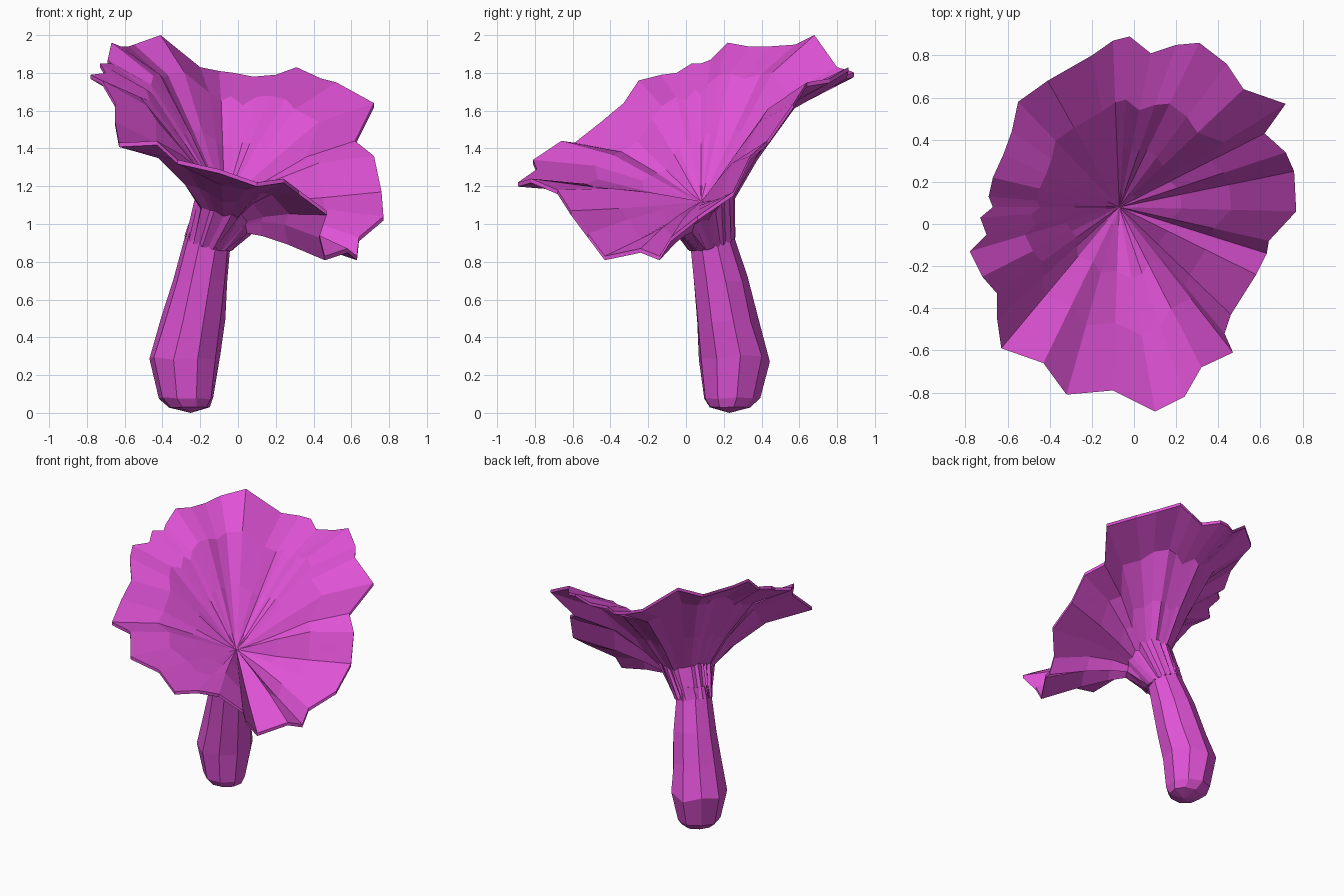
import bpy
import bmesh
import math
import random
from mathutils import Vector

random.seed(4)

default_cube = bpy.data.objects.get("Cube")
if default_cube:
    bpy.data.objects.remove(default_cube, do_unlink=True)

# One flat colour for the whole mushroom
pink = bpy.data.materials.new("orchid_pink")
pink.use_nodes = True
pink_value = (0.74, 0.085, 0.67, 1)
pink.diffuse_color = pink_value
pink.node_tree.nodes["Principled BSDF"].inputs["Base Color"].default_value = pink_value

# Ruffled rim of the cap, in hundredths of a unit, counter-clockwise
RIM = [
    (77, 6, 104), (76, 25, 117), (72, 34, 136), (62, 43, 144), (72, 57, 164),
    (52, 64, 175), (44, 76, 177), (31, 86, 183), (20, 85, 179), (8, 81, 178),
    (-2, 89, 180), (-10, 87, 181), (-20, 80, 183), (-41, 68, 200), (-55, 58, 195),
    (-58, 44, 194), (-62, 33, 194), (-67, 22, 196), (-69, 13, 187), (-67, 8, 185),
    (-73, 3, 185), (-70, -5, 180), (-78, -13, 179), (-72, -25, 176), (-65, -33, 164),
    (-65, -45, 154), (-63, -59, 143), (-43, -66, 144), (-32, -81, 134), (-10, -79, 129),
    (10, -89, 122), (24, -82, 124), (32, -68, 118), (47, -61, 107), (43, -52, 95),
    (46, -43, 83), (58, -24, 87), (63, -14, 83), (64, -8, 93),
]
RIM = [Vector(point) / 100 for point in RIM]
CENTRE = Vector((-0.07, 0.08, 1.12))
NECK = Vector((-0.155, 0.135, 0.9))


def finish(bm, name):
    """Turn a bmesh into a flat shaded object with outward normals."""
    bmesh.ops.recalc_face_normals(bm, faces=bm.faces)
    mesh = bpy.data.meshes.new(name)
    bm.to_mesh(mesh)
    bm.free()
    mesh.materials.append(pink)
    obj = bpy.data.objects.new(name, mesh)
    bpy.context.collection.objects.link(obj)
    return obj


def bridge(bm, lower, upper):
    """Join two closed rings of equal length with quads."""
    count = len(lower)
    for i in range(count):
        j = (i + 1) % count
        bm.faces.new((lower[i], lower[j], upper[j], upper[i]))


def rise(rim_point):
    """Climb from the throat to the rim; the drooping side counts as none."""
    return max(0, rim_point.z - CENTRE.z)


def funnel_point(rim_point, t, pleat):
    """Point on the trumpet surface, t running from the throat to the rim."""
    point = CENTRE.lerp(rim_point, t)
    point.z += 1.15 * rise(rim_point) * t * t * (1 - t)
    point.z += pleat * math.sin(math.pi * t)
    return point


def wall(rim_point, t):
    """Wall thickness, thin at the rim and heavy at the throat."""
    return 0.022 + (0.15 + 0.22 * rise(rim_point)) * (1 - t) ** 3


def make_cap():
    bm = bmesh.new()
    pleats = [0.014 * (-1) ** i + random.uniform(-0.01, 0.01) for i in range(len(RIM))]
    rings = []

    # Upper face, from the throat outward
    for t in (0.1, 0.35, 0.63, 1):
        rings.append([bm.verts.new(funnel_point(rim_point, t, pleat))
                      for rim_point, pleat in zip(RIM, pleats)])

    # Gilled underside, from the rim back inward
    for t in (1, 0.63, 0.38, 0.22):
        ring = []
        for rim_point, pleat in zip(RIM, pleats):
            point = funnel_point(rim_point, t, pleat)
            point.z -= wall(rim_point, t)
            ring.append(bm.verts.new(point))
        rings.append(ring)

    # Collar where the gills run down and sink into the stem
    ring = []
    for rim_point, pleat in zip(RIM, pleats):
        out = rim_point - CENTRE
        out.z = 0
        offset = out.normalized() * (0.118 + pleat * 0.6)
        offset.z = 0.25 * (offset.y - offset.x)
        ring.append(bm.verts.new(NECK + offset))
    rings.append(ring)

    for inner, outer in zip(rings, rings[1:]):
        bridge(bm, inner, outer)

    # Close the throat and the hidden end of the collar
    throat = bm.verts.new(CENTRE)
    first = rings[0]
    for i, vert in enumerate(first):
        bm.faces.new((throat, first[(i + 1) % len(first)], vert))
    bm.faces.new(rings[-1])
    return finish(bm, "cap")


def make_stem():
    bm = bmesh.new()
    sides = 9
    rings = []
    # Each level: centre x, centre y, height, radius
    levels = [
        (-0.26, 0.23, 0.03, 0.11), (-0.275, 0.24, 0.08, 0.15),
        (-0.28, 0.25, 0.29, 0.187), (-0.24, 0.215, 0.5, 0.17),
        (-0.2, 0.18, 0.71, 0.146), (-0.155, 0.135, 0.93, 0.122),
        (-0.14, 0.13, 1.01, 0.115),
    ]
    for x, y, z, radius in levels:
        ring = []
        for i in range(sides):
            angle = math.tau * i / sides + 0.2
            reach = radius * random.uniform(0.96, 1.04)
            height = z + random.uniform(-0.02, 0.02) * min(1, z * 4)
            ring.append(bm.verts.new((
                x + reach * math.cos(angle), y + reach * math.sin(angle), height)))
        rings.append(ring)
    for lower, upper in zip(rings, rings[1:]):
        bridge(bm, lower, upper)

    # Rounded foot and the end buried in the cap
    foot = bm.verts.new((-0.25, 0.23, 0))
    for i, vert in enumerate(rings[0]):
        bm.faces.new((foot, vert, rings[0][(i + 1) % sides]))
    bm.faces.new(rings[-1])
    return finish(bm, "stem")


make_cap()
make_stem()
